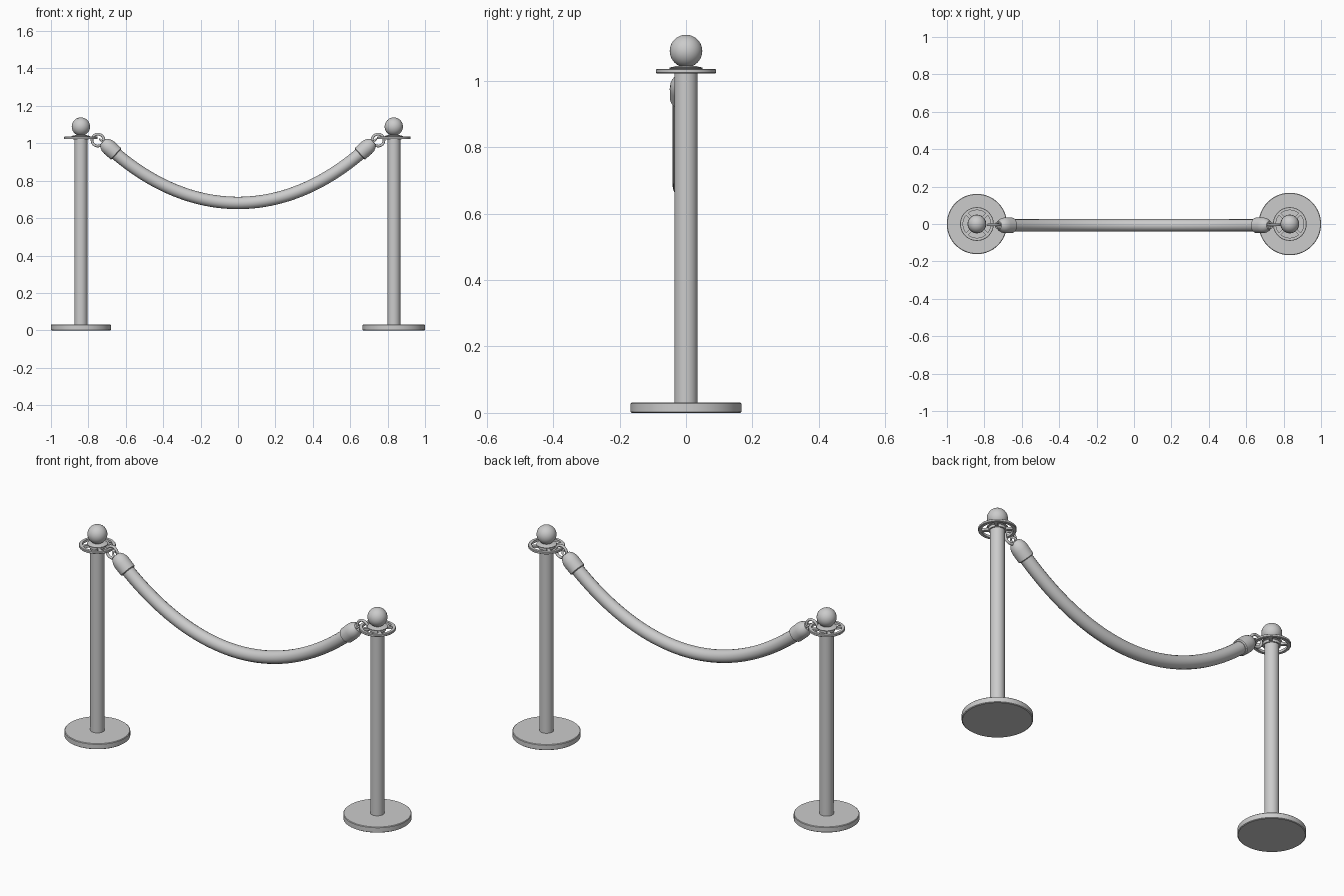
import bpy, bmesh, math
from mathutils import Vector, Matrix

if "Cube" in bpy.data.objects:
    bpy.data.objects.remove(bpy.data.objects["Cube"])


def finish(name, bm, matrix=None):
    bmesh.ops.recalc_face_normals(bm, faces=bm.faces[:])
    mesh = bpy.data.meshes.new(name)
    bm.to_mesh(mesh)
    bm.free()
    ob = bpy.data.objects.new(name, mesh)
    bpy.context.collection.objects.link(ob)
    if matrix:
        ob.matrix_world = matrix
    bpy.ops.object.select_all(action='DESELECT')
    ob.select_set(True)
    bpy.context.view_layer.objects.active = ob
    bpy.ops.object.shade_smooth_by_angle(angle=math.radians(35))
    return ob


def lathe(name, profile, matrix, closed=False, sides=48):
    """Spin an (r, z) profile around z; closed makes a ring section."""
    bm = bmesh.new()
    vs = [bm.verts.new((r, 0, z)) for r, z in profile]
    es = [bm.edges.new(p) for p in zip(vs, vs[1:])]
    if closed:
        es.append(bm.edges.new((vs[-1], vs[0])))
    bmesh.ops.spin(bm, geom=vs + es, axis=(0, 0, 1), cent=(0, 0, 0),
                   angle=math.tau, steps=sides, use_duplicate=False)
    bmesh.ops.remove_doubles(bm, verts=bm.verts[:], dist=1e-5)
    return finish(name, bm, matrix)


def tube(name, points, radius, closed=False, res=6):
    """Round tube through points, converted to a mesh."""
    cu = bpy.data.curves.new(name, 'CURVE')
    cu.dimensions = '3D'
    cu.bevel_depth = radius
    cu.bevel_resolution = res
    cu.use_fill_caps = True
    sp = cu.splines.new('POLY')
    sp.points.add(len(points) - 1)
    for p, co in zip(sp.points, points):
        p.co = (*co, 1)
    sp.use_cyclic_u = closed
    sp.use_smooth = True
    ob = bpy.data.objects.new(name, cu)
    bpy.context.collection.objects.link(ob)
    bpy.ops.object.select_all(action='DESELECT')
    ob.select_set(True)
    bpy.context.view_layer.objects.active = ob
    bpy.ops.object.convert(target='MESH')
    bpy.ops.object.shade_smooth_by_angle(angle=math.radians(40))
    return ob


ROPE_Y, SAG, A = -0.007, 0.681, 0.85


def rope_point(x):
    return Vector((x, ROPE_Y, SAG + A * (math.cosh(x / A) - 1)))


def build_post(side, x, base_r):
    at = Matrix.Translation((x, 0, 0))
    # weighted base and pole
    lathe(side + "_base", [(0, 0), (base_r - .004, 0), (base_r, .003),
                           (base_r, .028), (base_r - .003, .031), (0, .031)], at, sides=64)
    lathe(side + "_pole", [(0, .03), (.035, .03), (.035, 1.022), (0, 1.022)], at)
    # slotted hanging ring: rim, spokes and hub
    lathe(side + "_ring_rim", [(.074, 1.022), (.088, 1.022), (.09, 1.024), (.09, 1.033),
                               (.088, 1.035), (.074, 1.035)], at, closed=True)
    bm = bmesh.new()
    for i in range(4):
        m = (Matrix.Rotation(math.radians(45 + 90 * i), 4, 'Z')
             @ Matrix.Translation((.055, 0, 1.0285))
             @ Matrix.Diagonal((.046, .016, .012, 1)))
        bmesh.ops.create_cube(bm, size=1, matrix=m)
    finish(side + "_ring_spokes", bm, at)
    lathe(side + "_ring_hub", [(0, 1.021), (.042, 1.021), (.042, 1.034), (.05, 1.036),
                               (.05, 1.039), (.028, 1.044), (0, 1.046)], at)
    # ball finial
    bm = bmesh.new()
    bmesh.ops.create_uvsphere(bm, u_segments=40, v_segments=24, radius=.049)
    finish(side + "_ball", bm, Matrix.Translation((x, 0, 1.089)))


build_post("left", -.84, .161)
build_post("right", .833, .167)

# hanging rope
N = 64
tube("rope", [rope_point(-.68 + 1.36 * i / N) for i in range(N + 1)], .033)

# end sleeves and hooks
for side, s in (("left", -1), ("right", 1)):
    start, end = rope_point(s * .65), rope_point(s * .725)
    d = (end - start).normalized()
    L = (end - start).length
    m = Matrix.Translation(start) @ d.to_track_quat('Z', 'Y').to_matrix().to_4x4()
    lathe(side + "_sleeve", [(0, 0), (.036, 0), (.041, .004), (.042, .05), (.04, .068),
                             (.033, L - .016), (.022, L - .003), (0, L)], m, sides=40)
    # eyelet joining sleeve to hook
    c = end + d * .004
    tube(side + "_eyelet", [c + d * (.015 * math.cos(t)) + Vector((0, .015 * math.sin(t), 0))
                            for t in (math.tau * i / 20 for i in range(20))], .005, True, 3)
    # hook looped through the ring rim
    tube(side + "_hook", [(s * .749 + .032 * math.cos(t), -.005, 1.017 + .032 * math.sin(t))
                          for t in (math.tau * i / 24 for i in range(24))], .007, True, 4)
